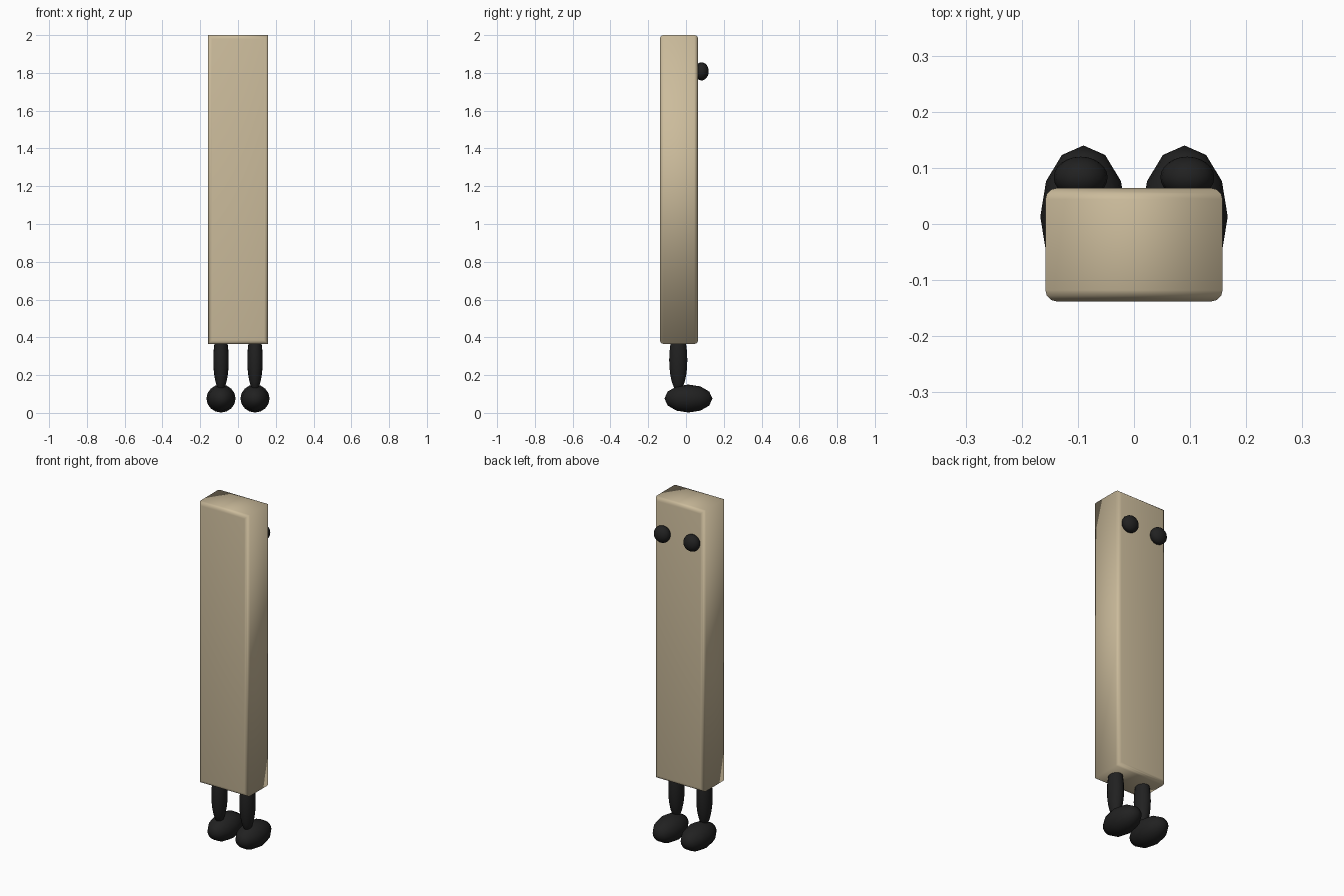
import bpy, bmesh, math
from mathutils import Matrix

if "Cube" in bpy.data.objects:
    bpy.data.objects.remove(bpy.data.objects["Cube"])


def material(name, rgb):
    m = bpy.data.materials.new(name)
    m.diffuse_color = (*rgb, 1)
    m.use_nodes = True
    m.node_tree.nodes["Principled BSDF"].inputs["Base Color"].default_value = m.diffuse_color
    return m


SAND = material("sand", (0.60, 0.50, 0.33))
BLACK = material("soft_black", (0.015, 0.015, 0.015))


def add_object(name, bm, mat):
    bmesh.ops.recalc_face_normals(bm, faces=bm.faces)
    for f in bm.faces:
        f.smooth = True
    mesh = bpy.data.meshes.new(name)
    bm.to_mesh(mesh)
    bm.free()
    mesh.materials.append(mat)
    obj = bpy.data.objects.new(name, mesh)
    bpy.context.collection.objects.link(obj)
    return obj


def ellipsoid(name, center, radii, segments, rings, pole_y=False):
    bm = bmesh.new()
    bmesh.ops.create_uvsphere(bm, u_segments=segments, v_segments=rings, radius=1)
    turn = Matrix.Rotation(math.pi / 2, 4, 'X') if pole_y else Matrix()
    bm.transform(Matrix.Translation(center) @ Matrix.Diagonal((*radii, 1)) @ turn)
    return add_object(name, bm, BLACK)


# Tall slab body: rectangle outlines stacked along y, rounded at front and back
half_w, z_low, z_high = 0.158, 0.365, 2.0
y_front, y_back, bevel = -0.138, 0.064, 0.02
steps = [i * math.pi / 6 for i in range(4)]
profile = [(y_front + bevel * (1 - math.sin(a)), bevel * (1 - math.cos(a)))
           for a in reversed(steps)]
profile += [(y_back - bevel * (1 - math.sin(a)), bevel * (1 - math.cos(a)))
            for a in steps]

bm = bmesh.new()
loops = []
for y, inset in profile:
    x, lo, hi = half_w - inset, z_low + inset, z_high - inset
    loops.append([bm.verts.new(p) for p in
                  ((-x, y, lo), (x, y, lo), (x, y, hi), (-x, y, hi))])
for a, b in zip(loops, loops[1:]):
    for i in range(4):
        j = (i + 1) % 4
        bm.faces.new((a[i], a[j], b[j], b[i]))
bm.faces.new(loops[0])
bm.faces.new(loops[-1])
# each face band keeps its own soft shading
body = add_object("body", bm, SAND)

# Paired legs, feet and eyes
for side, s in (("left", -1), ("right", 1)):
    ellipsoid(f"{side}_leg", (s * 0.09, -0.041, 0.28), (0.041, 0.048, 0.165), 16, 12)
    ellipsoid(f"{side}_foot", (s * 0.09, 0.013, 0.076), (0.077, 0.127, 0.074), 16, 6, True)
    ellipsoid(f"{side}_eye", (s * 0.095, 0.083, 1.808), (0.048, 0.037, 0.048), 16, 12, True)
